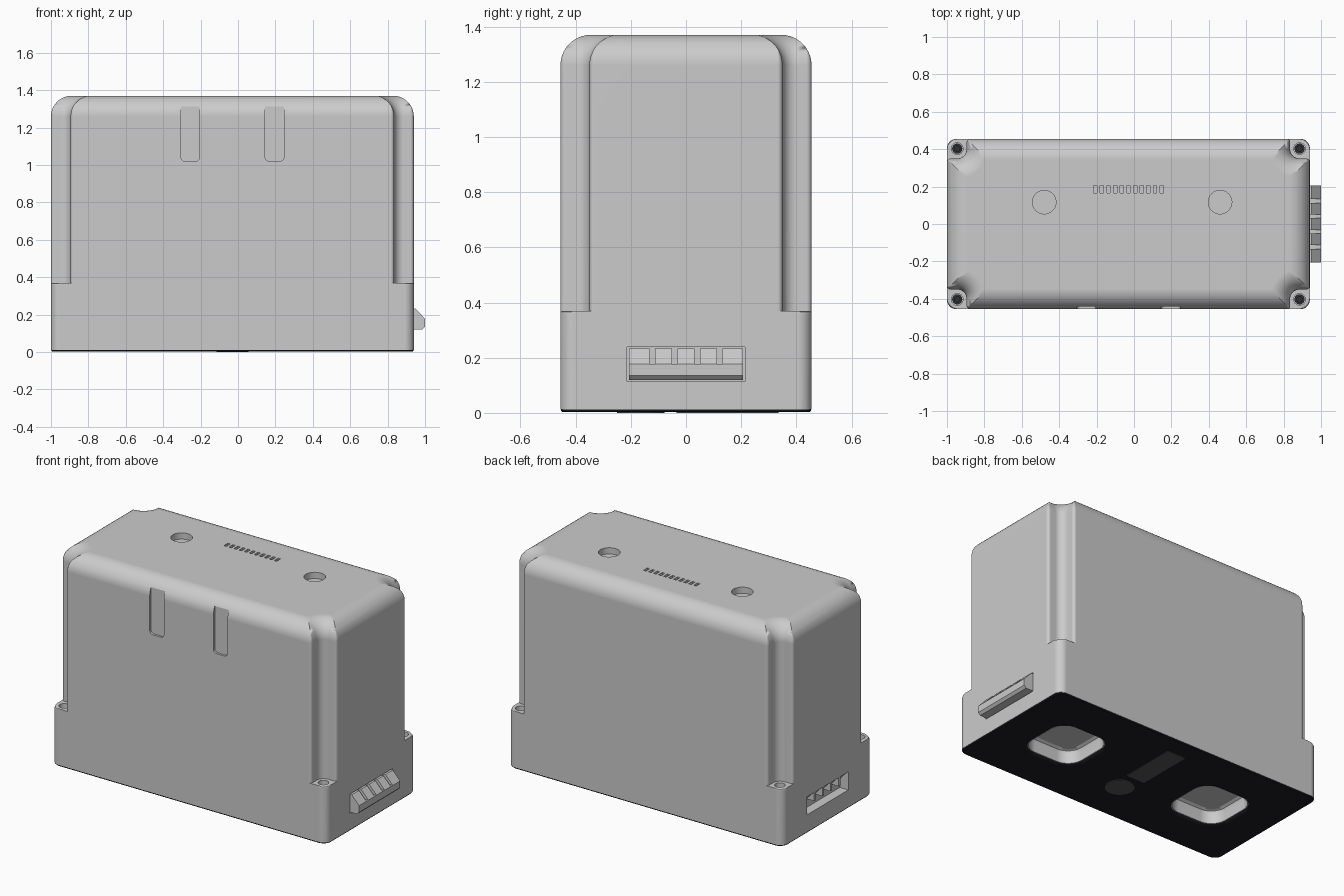
import bpy, bmesh
from math import sin, cos, asin, pi

if "Cube" in bpy.data.objects:
    bpy.data.objects.remove(bpy.data.objects["Cube"])

CX, HX, HY = -0.03, 0.97, 0.455      # body centre and half sizes
G, R, RC = 0.055, 0.05, 0.018        # screw offset, notch radius, notch edge radius
TOP, FILLET = 1.37, 0.11


def loft(bm, rings):
    """Closed solid through rings of equal point count."""
    rows = [[bm.verts.new(p) for p in ring] for ring in rings]
    n = len(rows[0])
    for a, b in zip(rows, rows[1:]):
        for i in range(n):
            bm.faces.new((a[i], a[(i + 1) % n], b[(i + 1) % n], b[i]))
    bm.faces.new(rows[0][::-1])
    bm.faces.new(rows[-1])


def make(name, bm, color=None):
    bmesh.ops.remove_doubles(bm, verts=bm.verts, dist=1e-5)
    bmesh.ops.recalc_face_normals(bm, faces=bm.faces)
    me = bpy.data.meshes.new(name)
    bm.to_mesh(me)
    bm.free()
    ob = bpy.data.objects.new(name, me)
    bpy.context.collection.objects.link(ob)
    if color:
        mat = bpy.data.materials.new(name + "_paint")
        mat.diffuse_color = (*color, 1)
        mat.use_nodes = True
        mat.node_tree.nodes["Principled BSDF"].inputs["Base Color"].default_value = mat.diffuse_color
        me.materials.append(mat)
    return ob


def activate(ob):
    bpy.ops.object.select_all(action='DESELECT')
    ob.select_set(True)
    bpy.context.view_layer.objects.active = ob


def cut(ob, bm):
    cutter = make(ob.name + "_cutter", bm)
    cutter.hide_render = True
    activate(ob)
    mod = ob.modifiers.new("cut", 'BOOLEAN')
    mod.operation, mod.solver, mod.object = 'DIFFERENCE', 'EXACT', cutter
    bpy.ops.object.modifier_apply(modifier=mod.name)
    bpy.data.objects.remove(cutter)


def smooth(ob):
    activate(ob)
    bpy.ops.object.shade_smooth_by_angle(angle=0.5)
    mod = ob.modifiers.new("normals", 'WEIGHTED_NORMAL')
    mod.keep_sharp = True


def rrect(x, y, hx, hy, r, z, n=8):
    """Rounded rectangle ring."""
    out = []
    for q, (sx, sy) in enumerate(((1, 1), (-1, 1), (-1, -1), (1, -1))):
        for i in range(n + 1):
            a = (q + i / n) * pi / 2
            out.append((x + sx * (hx - r) + r * cos(a), y + sy * (hy - r) + r * sin(a), z))
    return out


def circle(x, y, r, z, n=32):
    return [(x + r * cos(2 * pi * i / n), y + r * sin(2 * pi * i / n), z) for i in range(n)]


def box(bm, x0, x1, y0, y1, z0, z1):
    loft(bm, [[(x0, y0, z), (x1, y0, z), (x1, y1, z), (x0, y1, z)] for z in (z0, z1)])


def prism_y(bm, xz, y0, y1):
    loft(bm, [[(x, y, z) for x, z in xz] for y in (y0, y1)])


def notch_corner(d):
    """Corner with screw notch, inset by d, as distances from the two walls."""
    ra = R + d
    start = asin((d - G) / ra) if d > G else 0
    if d < RC:
        p = RC - d
        half = [(RC - p * cos(i * pi / 8), G + R + RC - p * sin(i * pi / 8)) for i in range(5)]
    else:
        half = [(d, G + ra * cos(start))] * 5
    for i in range(7):
        a = start + (pi / 4 - start) * i / 6
        half.append((G + ra * sin(a), G + ra * cos(a)))
    return half + [(v, u) for u, v in half[-2::-1]]


def plain_corner(count, r=0.05):
    v0, m = G + R + RC, count - 3
    arc = [(r - r * cos(i / m * pi / 2), r - r * sin(i / m * pi / 2)) for i in range(m + 1)]
    return [(0, v0)] + arc + [(v0, 0)]


def outline(corner, z):
    ring = []
    for sx, sy in ((1, 1), (-1, 1), (-1, -1), (1, -1)):
        for u, v in (corner if sx == sy else corner[::-1]):
            ring.append((CX + sx * (HX - u), sy * (HY - v), z))
    return ring


# Housing: plain base, ledges at the corners, notched upper part, rounded top
upper = notch_corner(0)
base = plain_corner(len(upper))


def blend(t):
    return [(a + (c - a) * t, b + (d - b) * t) for (a, b), (c, d) in zip(base, upper)]


rings = [outline(base, 0.012), outline(base, 0.358), outline(blend(0.04), 0.366),
         outline(blend(0.12), 0.37), outline(upper, 0.37)]
for i in range(11):
    t = i / 10 * pi / 2
    rings.append(outline(notch_corner(FILLET * (1 - cos(t))), TOP - FILLET * (1 - sin(t))))
bm = bmesh.new()
loft(bm, rings)
housing = make("housing", bm)

# Recesses in the housing
SCREWS = [(CX + sx * (HX - G), sy * (HY - G + 0.003)) for sx in (-1, 1) for sy in (-1, 1)]
POCKETS = (CX - 0.54, CX + 0.54)
bm = bmesh.new()
for x, y in SCREWS:
    loft(bm, [circle(x, y, 0.031, z) for z in (0.2, 0.5)])
for x in (-0.48, 0.46):
    loft(bm, [circle(x, 0.117, 0.063, z, 40) for z in (1.33, 1.45)])
for i in range(11):
    x = -0.207 + 0.0355 * i
    box(bm, x - 0.009, x + 0.009, 0.166, 0.206, 1.345, 1.4)
for x in (-0.255, 0.195):
    slot = rrect(x, 1.22, 0.05, 0.2, 0.022, 0)
    loft(bm, [[(px, y, pz) for px, pz, _ in slot] for y in (-0.5, -0.441)])
for x in POCKETS:
    loft(bm, [rrect(x, 0, h, h, h * 0.55, z) for h, z in
              ((0.185, -0.05), (0.182, 0.07), (0.176, 0.09), (0.16, 0.1))])
box(bm, 0.925, 1.0, -0.213, 0.213, 0.114, 0.238)
prism_y(bm, [(-1.02, 0.12), (-0.94, 0.12), (-0.94, 0.175), (-0.995, 0.235), (-1.02, 0.235)],
        -0.208, 0.208)
cut(housing, bm)
smooth(housing)

# Plug on the right end: base bar with five sloping teeth
GROOVES = (-0.123, -0.041, 0.041, 0.123)
bm = bmesh.new()
prism_y(bm, [(0.92, 0.12), (0.985, 0.12), (1.0, 0.135), (1.0, 0.178), (0.92, 0.178)], -0.207, 0.207)
edges = [-0.207] + [g + s for g in GROOVES for s in (-0.01, 0.01)] + [0.207]
for y0, y1 in zip(edges[::2], edges[1::2]):
    prism_y(bm, [(0.92, 0.178), (1.0, 0.178), (0.948, 0.233), (0.92, 0.233)], y0, y1)
make("end_plug", bm)

# Ribs in the matching socket on the left end
bm = bmesh.new()
for g in GROOVES:
    prism_y(bm, [(-0.93, 0.178), (-0.997, 0.178), (-0.997, 0.24), (-0.93, 0.24)], g - 0.009, g + 0.009)
make("socket_ribs", bm)

# Screws in the corner holes
bm = bmesh.new()
for x, y in SCREWS:
    loft(bm, [circle(x, y, 0.027, 0.19), circle(x, y, 0.027, 0.31),
              circle(x, y, 0.014, 0.31), circle(x, y, 0.014, 0.29)])
smooth(make("corner_screws", bm, (0.03, 0.03, 0.035)))

# Dark bottom plate with two windows
bm = bmesh.new()
loft(bm, [rrect(CX, 0, HX - i, HY - i, 0.05, z) for i, z in ((0.006, 0.003), (0.002, 0.007), (0.002, 0.013))])
plate = make("bottom_plate", bm, (0.012, 0.013, 0.016))
bm = bmesh.new()
for x in POCKETS:
    loft(bm, [rrect(x, 0, h, h, h * 0.55, z) for h, z in ((0.215, -0.004), (0.185, 0.014), (0.185, 0.03))])
cut(plate, bm)
smooth(plate)

# Label and round button on the underside
bm = bmesh.new()
box(bm, CX - 0.075, CX + 0.055, -0.035, 0.335, 0, 0.006)
make("bottom_label", bm, (0.09, 0.09, 0.095))
bm = bmesh.new()
loft(bm, [circle(CX, -0.164, 0.086, z, 40) for z in (0, 0.006)])
smooth(make("bottom_button", bm, (0.09, 0.09, 0.095)))
